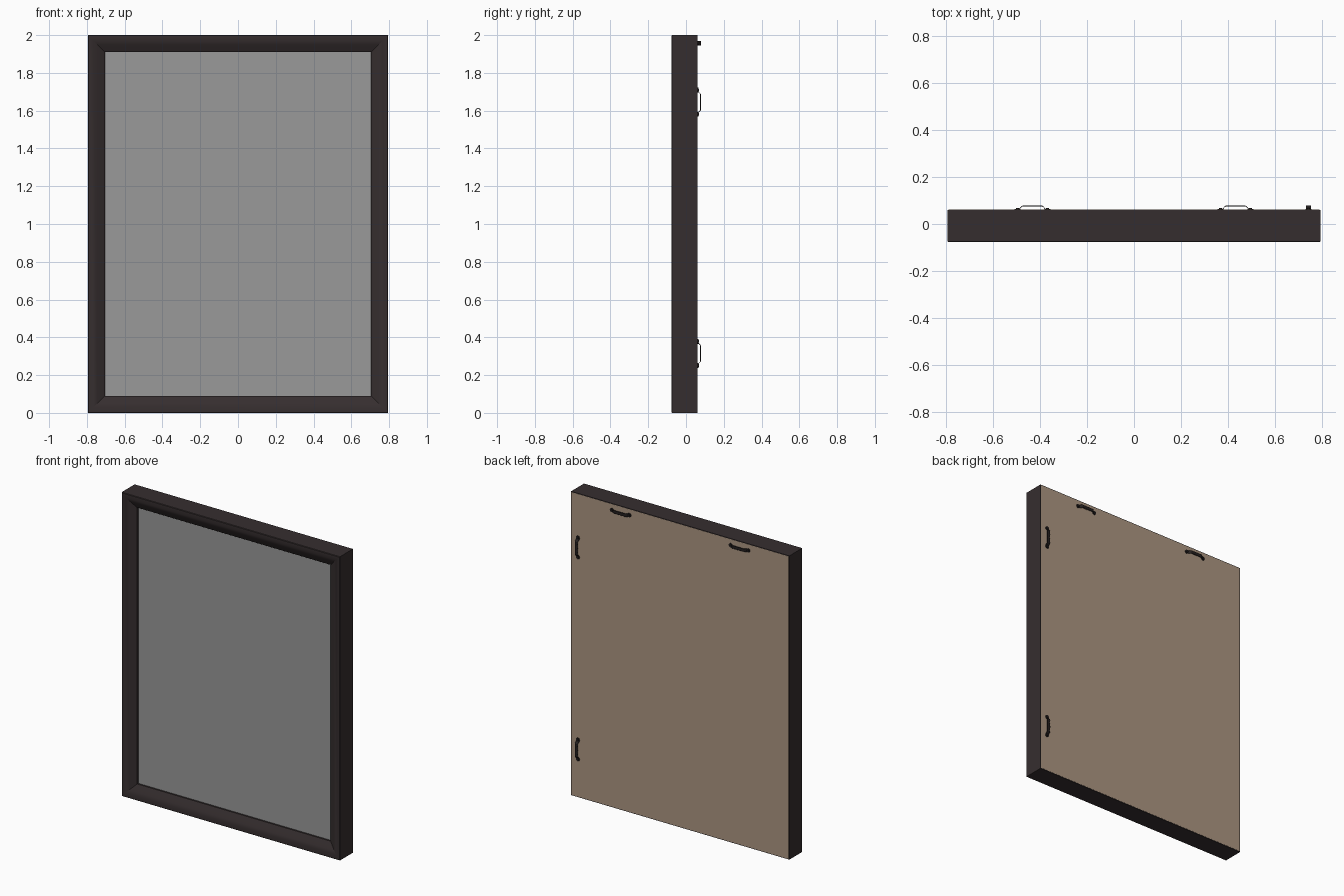
import bpy, bmesh, math

if "Cube" in bpy.data.objects:
    bpy.data.objects.remove(bpy.data.objects["Cube"], do_unlink=True)

HALF_W, HEIGHT = 0.795, 2.0
FRONT, BACK = -0.077, 0.06


def material(name, rgb):
    m = bpy.data.materials.new(name)
    m.use_nodes = True
    color = (*rgb, 1.0)
    m.diffuse_color = color
    m.node_tree.nodes["Principled BSDF"].inputs["Base Color"].default_value = color
    return m


wood = material("dark brown wood", (0.036, 0.027, 0.028))
glass = material("grey glass", (0.32, 0.32, 0.32))
board = material("tan backing board", (0.41, 0.305, 0.22))
metal = material("black metal", (0.018, 0.014, 0.014))


def finish(name, bm, mat):
    bmesh.ops.recalc_face_normals(bm, faces=bm.faces)
    mesh = bpy.data.meshes.new(name)
    bm.to_mesh(mesh)
    bm.free()
    mesh.materials.append(mat)
    obj = bpy.data.objects.new(name, mesh)
    bpy.context.collection.objects.link(obj)
    return obj


def loft(bm, rings, closed):
    """Join rings of equal size with quads; close the loop or cap the ends."""
    loops = [[bm.verts.new(p) for p in ring] for ring in rings]
    n = len(loops[0])
    pairs = list(zip(loops, loops[1:]))
    if closed:
        pairs.append((loops[-1], loops[0]))
    else:
        bm.faces.new(loops[0])
        bm.faces.new(loops[-1])
    for a, b in pairs:
        for i in range(n):
            j = (i + 1) % n
            bm.faces.new((a[i], a[j], b[j], b[i]))


def slab(name, inset, y0, y1, mat):
    bm = bmesh.new()
    bmesh.ops.create_cube(bm, size=1)
    for v in bm.verts:
        v.co.x *= 2 * (HALF_W - inset)
        v.co.y = y0 if v.co.y < 0 else y1
        v.co.z = HEIGHT / 2 + v.co.z * (HEIGHT - 2 * inset)
    return finish(name, bm, mat)


# Mitred frame moulding: (distance in from the outer edge, depth)
profile = [(0, BACK), (0, FRONT + 0.003), (0.003, FRONT), (0.012, FRONT),
           (0.03, -0.073), (0.05, -0.064), (0.07, -0.053), (0.083, -0.047),
           (0.09, -0.042), (0.09, BACK)]
bm = bmesh.new()
rings = []
for d, y in profile:
    w = HALF_W - d
    rings.append([(-w, y, d), (w, y, d), (w, y, HEIGHT - d), (-w, y, HEIGHT - d)])
loft(bm, rings, True)
frame = finish("frame", bm, wood)
bpy.context.view_layer.objects.active = frame
frame.select_set(True)
bpy.ops.object.shade_smooth_by_angle(angle=math.radians(30))

# Glass pane and backing board
slab("glass_pane", 0.088, -0.03, -0.025, glass)
slab("backing_board", 0.004, 0.05, BACK + 0.001, board)


def hanger(name, x, z, turn):
    """Raised sawtooth strip with a round screw tab at each end."""
    bm = bmesh.new()
    rings = []
    steps = 36
    for i in range(steps + 1):
        t = -0.068 + 0.136 * i / steps
        rise = min(1, max(0, (0.056 - abs(t)) / 0.013))
        h = 0.001 + 0.014 * rise
        low = -0.011 + (0.005 if i % 2 and rise == 1 else 0)
        rings.append([(t, h, low), (t, h, 0.011), (t, h + 0.004, 0.011), (t, h + 0.004, low)])
    loft(bm, rings, False)
    for side in (-1, 1):
        for radius, depth in ((0.013, 0.005), (0.007, 0.009)):
            made = bmesh.ops.create_cone(bm, cap_ends=True, segments=16,
                                         radius1=radius, radius2=radius, depth=depth)
            for v in made["verts"]:
                cx, cy, cz = v.co
                v.co = (cx + side * 0.064, cz + depth / 2, cy)
    obj = finish(name, bm, metal)
    obj.location = (x, BACK, z)
    obj.rotation_euler.y = turn


# Hangers for upright and sideways hanging
for label, s in (("left", 1), ("right", -1)):
    hanger("top_hanger_" + label, s * 0.433, 1.957, 0)
for label, z in (("upper", 1.645), ("lower", 0.315)):
    hanger("side_hanger_" + label, 0.744, z, math.pi / 2)
